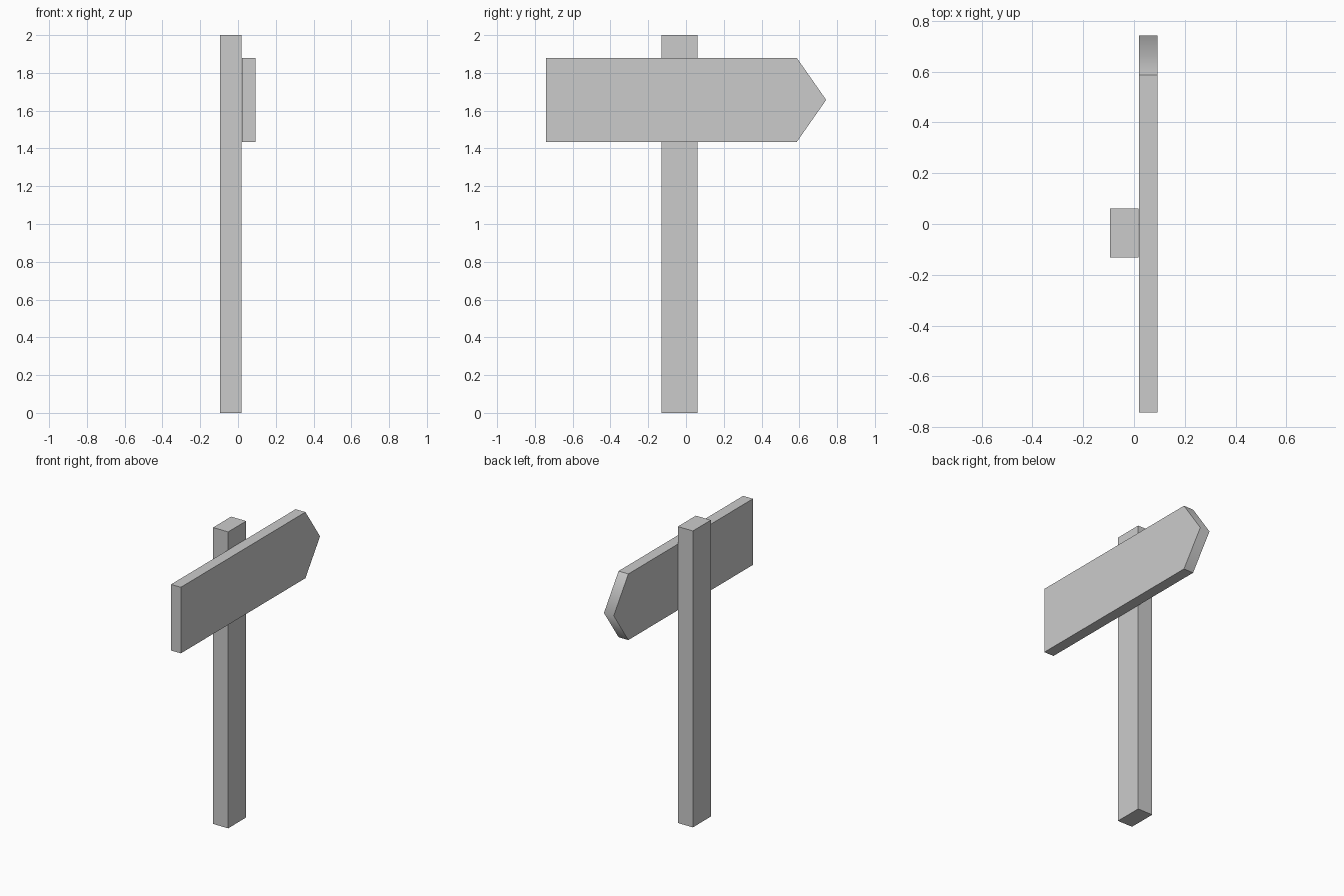
import bpy, bmesh

if "Cube" in bpy.data.objects:
    bpy.data.objects.remove(bpy.data.objects["Cube"])


def extrude_x(name, outline, x0, x1, soft_point=None):
    """Extrude a (y, z) outline along x; only the edge at soft_point stays smooth."""
    bm = bmesh.new()
    face = bm.faces.new([bm.verts.new((x0, y, z)) for y, z in outline])
    new = bmesh.ops.extrude_face_region(bm, geom=[face])["geom"]
    moved = [v for v in new if isinstance(v, bmesh.types.BMVert)]
    bmesh.ops.translate(bm, verts=moved, vec=(x1 - x0, 0, 0))
    bmesh.ops.recalc_face_normals(bm, faces=bm.faces[:])
    for f in bm.faces:
        f.smooth = soft_point is not None
    for e in bm.edges:
        e.smooth = soft_point is not None and all(
            abs(v.co.y - soft_point[0]) < 1e-4 and abs(v.co.z - soft_point[1]) < 1e-4
            for v in e.verts)
    mesh = bpy.data.meshes.new(name)
    bm.to_mesh(mesh)
    bm.free()
    obj = bpy.data.objects.new(name, mesh)
    bpy.context.collection.objects.link(obj)
    return obj


# Upright post
extrude_x("post", [(-0.131, 0), (0.061, 0), (0.061, 2), (-0.131, 2)], -0.094, 0.018)

# Arrow board, its point softly shaded
tip = (0.742, 1.657)
extrude_x("arrow_board",
          [(-0.742, 1.434), (0.586, 1.434), tip, (0.586, 1.88), (-0.742, 1.88)],
          0.02, 0.093, soft_point=tip)
